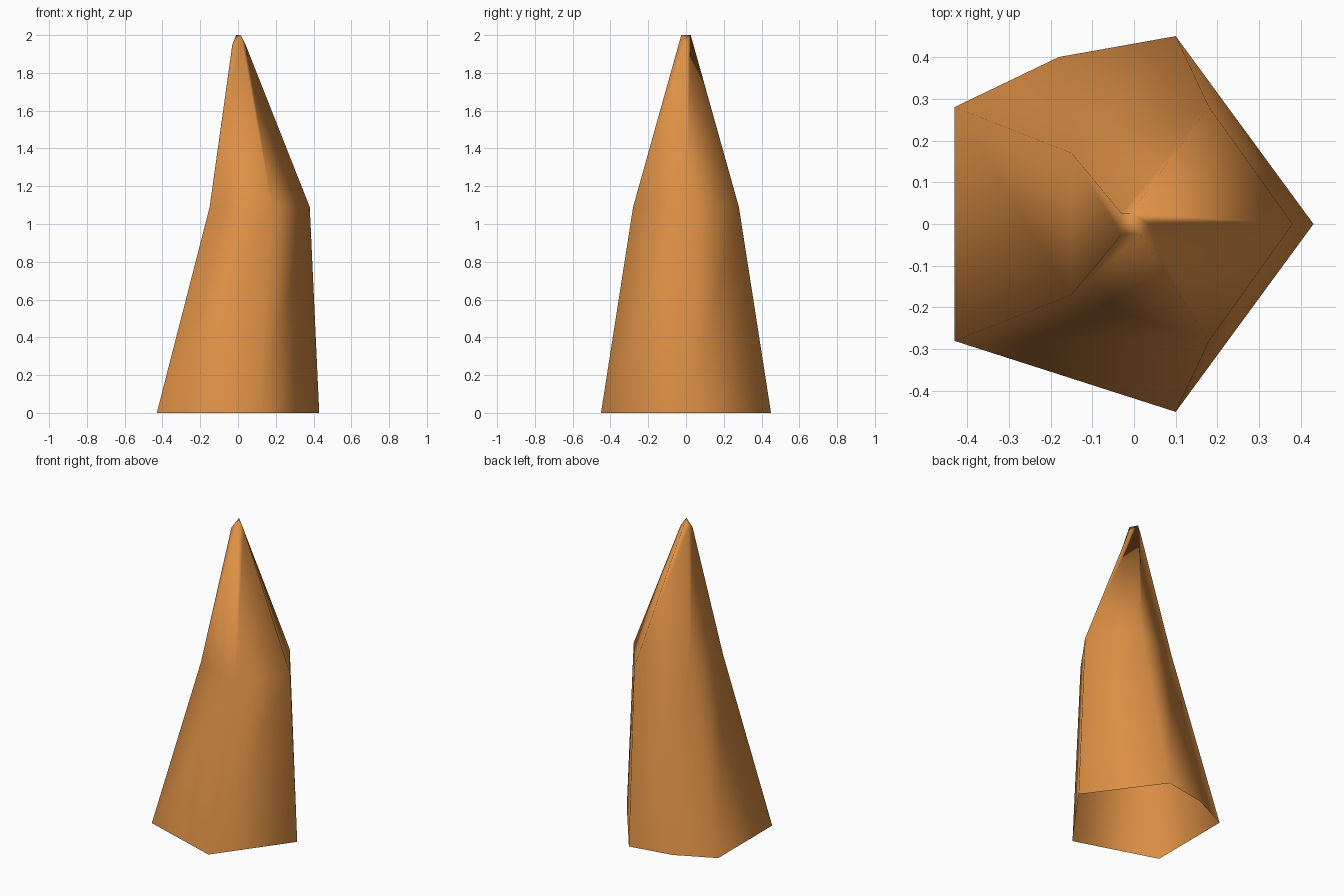
import bpy
import bmesh

cube = bpy.data.objects.get("Cube")
if cube:
    bpy.data.objects.remove(cube, do_unlink=True)

orange = bpy.data.materials.new("warm_orange")
orange.use_nodes = True
colour = (0.73, 0.28, 0.06, 1)
orange.diffuse_color = colour
orange.node_tree.nodes["Principled BSDF"].inputs["Base Color"].default_value = colour

bm = bmesh.new()


def ring(points):
    return [bm.verts.new(p) for p in points]


# Five-sided cross-sections, counter-clockwise from +x
base = ring([(0.43, 0, 0), (0.1, 0.45, 0), (-0.43, 0.28, 0),
             (-0.43, -0.28, 0), (0.1, -0.45, 0)])
shoulder = ring([(0.38, 0, 1.09), (0.18, 0.28, 1.09), (-0.15, 0.17, 1.09),
                 (-0.15, -0.17, 1.09), (0.18, -0.28, 1.09)])
tip = ring([(0.04, 0, 1.95), (-0.01, 0.025, 2), (-0.03, 0.025, 1.95),
            (-0.03, -0.025, 1.95), (0.015, -0.025, 2)])
back_corner = bm.verts.new((-0.18, 0.4, 0))

# Walls, with one extra corner on the back of the open base
for low, high in ((base, shoulder), (shoulder, tip)):
    for i in range(5):
        j = (i + 1) % 5
        if low is base and i == 1:
            bm.faces.new((low[i], back_corner, high[j], high[i]))
            bm.faces.new((back_corner, low[j], high[j]))
        else:
            bm.faces.new((low[i], low[j], high[j], high[i]))

# Blunt ridge closing the tip
bm.faces.new((tip[0], tip[1], tip[4]))
bm.faces.new((tip[1], tip[2], tip[3], tip[4]))

for face in bm.faces:
    face.smooth = True

mesh = bpy.data.meshes.new("spike")
bm.to_mesh(mesh)
bm.free()
mesh.materials.append(orange)
spike = bpy.data.objects.new("spike", mesh)
bpy.context.collection.objects.link(spike)
